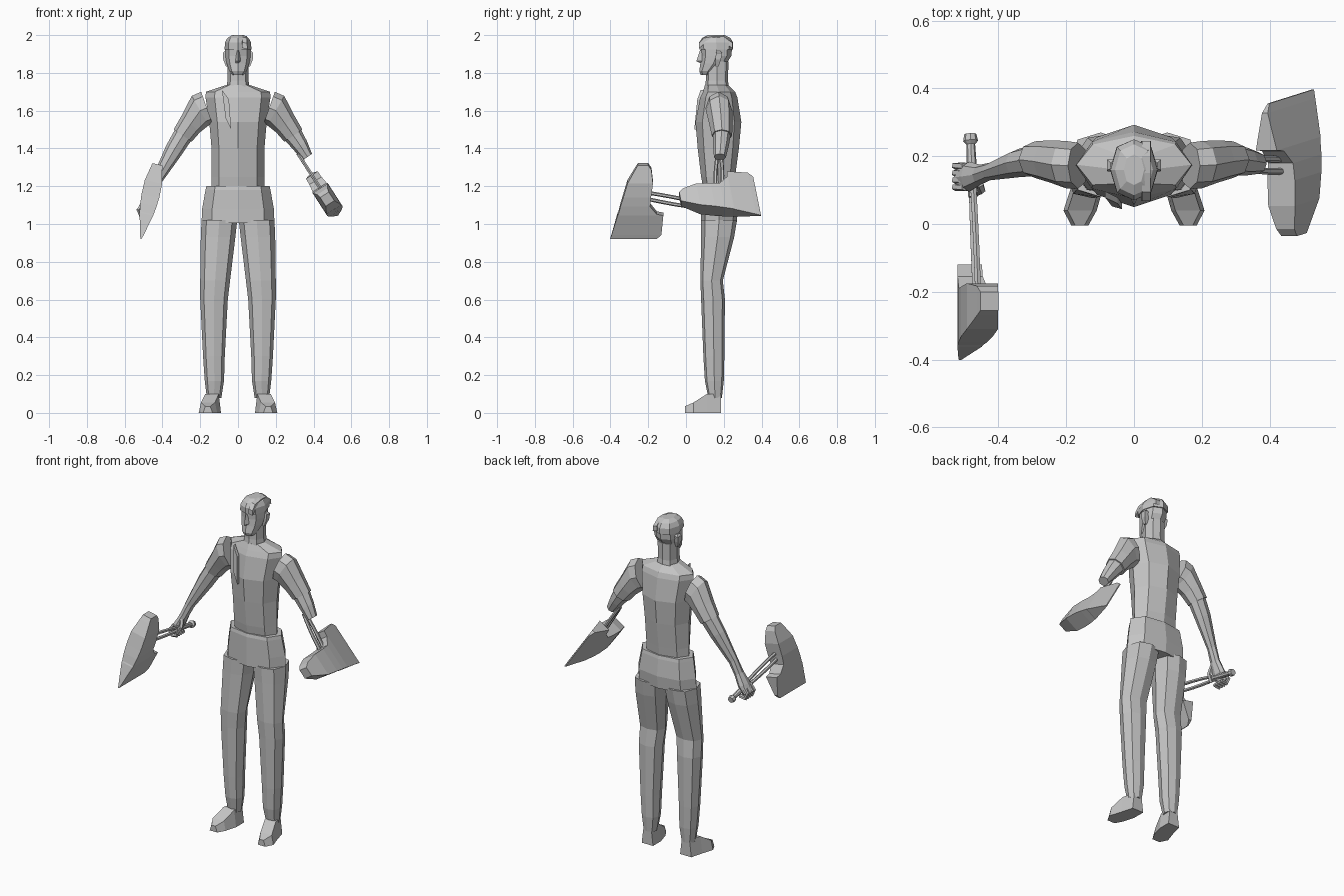
import bpy, bmesh, math
from mathutils import Vector as V

grey = bpy.data.materials.new("plain grey")
grey.diffuse_color = (0.55, 0.55, 0.55, 1)


def loft(name, rings):
    """Skin a list of equal-length point rings and cap both ends."""
    bm = bmesh.new()
    rows = [[bm.verts.new(p) for p in r] for r in rings]
    n = len(rows[0])
    for a, b in zip(rows, rows[1:]):
        for i in range(n):
            j = (i + 1) % n
            bm.faces.new((a[i], a[j], b[j], b[i]))
    bm.faces.new(rows[0][::-1])
    bm.faces.new(rows[-1])
    bmesh.ops.recalc_face_normals(bm, faces=bm.faces)
    me = bpy.data.meshes.new(name)
    bm.to_mesh(me)
    bm.free()
    me.materials.append(grey)
    ob = bpy.data.objects.new(name, me)
    bpy.context.collection.objects.link(ob)
    return ob


def level(z, x0, x1, y0, y1, kx=.72, ky=.78):
    """Flat eight-sided section between the given x and y limits."""
    c, w = V(((x0 + x1) / 2, (y0 + y1) / 2, z)), V(((x1 - x0) / 2, (y1 - y0) / 2))
    shape = [(0, -1), (kx, -ky), (1, 0), (kx, ky), (0, 1), (-kx, ky), (-1, 0), (-kx, -ky)]
    return [c + V((w.x * u, w.y * v, 0)) for u, v in shape]


def stack(name, rows, **k):
    """Symmetric body part: rows of z, half width, front y, back y."""
    return loft(name, [level(z, -w, w, f, b, **k) for z, w, f, b in rows])


def tube_ring(c, u, v, n=8):
    return [c + u * math.cos(2 * math.pi * i / n) + v * math.sin(2 * math.pi * i / n)
            for i in range(n)]


def tube(name, pts, r, n=6):
    rings = []
    for i, p in enumerate(pts):
        t = (pts[min(i + 1, len(pts) - 1)] - pts[max(i - 1, 0)]).normalized()
        u = t.cross(V((.3, .9, .4)) if abs(t.y) < .7 else V((1, 0, 0))).normalized()
        rr = r[i] if isinstance(r, list) else r
        rings.append(tube_ring(p, u * rr, t.cross(u) * rr, n))
    return loft(name, rings)


# Torso and pelvis
stack("shirt", [(1.17, .14, .095, .25), (1.25, .14, .08, .26), (1.4, .14, .062, .28),
                (1.54, .152, .05, .293), (1.67, .172, .075, .272), (1.70, .17, .09, .26),
                (1.735, .065, .1, .225)], ky=.7)
stack("trouser_top", [(1.005, .193, .08, .268), (1.08, .19, .08, .276),
                      (1.18, .172, .08, .265), (1.2, .168, .085, .26)])

# Legs and feet
for s, side in ((-1, "right"), (1, "left")):
    legs = [(1.02, .004, .193, .08, .27), (.93, .014, .197, .08, .255),
            (.7, .042, .2, .076, .195), (.6, .054, .2, .08, .206), (.3, .07, .185, .092, .203),
            (.17, .074, .176, .1, .2), (.08, .088, .165, .118, .19)]
    loft(side + "_trouser_leg", [level(z, s * a, s * b, f, k) for z, a, b, f, k in legs])
    foot = [(.185, .09, .165, .1), (.11, .09, .185, .1), (.04, .11, .208, .055), (-.005, .135, .185, .035)]
    loft(side + "_foot", [[V((s * a, y, 0)), V((s * b, y, 0)),
                           V((s * (b - .012), y, h)), V((s * (a + .012), y, h))]
                          for y, a, b, h in foot])

# Neck, head, hair and face details
stack("neck", [(1.71, .062, .098, .23), (1.76, .056, .105, .222), (1.86, .056, .105, .225)])
stack("head", [(1.79, .03, .078, .14), (1.81, .046, .07, .165), (1.85, .06, .076, .215),
               (1.89, .067, .08, .24), (1.94, .068, .078, .245), (1.975, .058, .09, .235),
               (1.99, .035, .11, .21)], ky=.7)
stack("hair", [(1.925, .071, .072, .25), (1.96, .069, .07, .25), (1.985, .056, .085, .235),
               (2.0, .03, .115, .205)], ky=.75)
loft("hair_parting", [[V((x, y, z)) for x, z in ((.02, z - .03), (.05, z - .035), (.048, z - .006), (.024, z))]
                      for y, z in ((.068, 1.962), (.095, 1.99), (.15, 2.0), (.2, 1.998), (.245, 1.965))])
loft("nose", [[V((-w, .088, z)), V((0, y, z)), V((w, .088, z))]
              for z, w, y in ((1.852, .016, .075), (1.862, .016, .055), (1.92, .008, .074))])
for s, side in ((-1, "right"), (1, "left")):
    loft(side + "_ear", [[V((s * x, y - d, z)), V((s * x, y + d, z)), V((s * .05, y + d, z)), V((s * .05, y - d, z))]
                         for z, x, y, d in ((1.835, .064, .165, .008), (1.87, .078, .17, .015),
                                            (1.905, .08, .175, .016), (1.915, .07, .172, .01))])

# Leaf-shaped trim on the chest
loft("chest_trim", [[V((x, y + d, z)) for x, y, z in
                     ((-.085, .088, 1.71), (-.048, .07, 1.66), (-.036, .054, 1.5), (-.065, .062, 1.56))]
                    for d in (-.01, .008)])


# Arms: x, y, z, half thickness across (dx, dz), half depth
def arm(name, s, rows):
    return loft(name, [tube_ring(V((s * x, y, z)), V((s * dx, 0, dz)), V((0, d, 0)))
                       for x, y, z, dx, dz, d in rows])


sleeve = [(.165, .172, 1.615, .03, .085, .068), (.2, .175, 1.6, .045, .078, .07),
          (.25, .185, 1.53, .048, .045, .062), (.293, .19, 1.468, .048, .032, .054)]
for s, side in ((-1, "right"), (1, "left")):
    arm(side + "_sleeve", s, sleeve)
arm("left_forearm", 1, [(.285, .19, 1.48, .043, .03, .048), (.33, .185, 1.415, .035, .024, .042),
                        (.368, .18, 1.355, .024, .017, .032)])
arm("right_forearm", -1, [(.285, .19, 1.48, .043, .03, .048), (.34, .18, 1.39, .04, .026, .042),
                          (.425, .155, 1.24, .024, .016, .026), (.455, .145, 1.17, .022, .012, .03),
                          (.485, .14, 1.11, .026, .012, .044), (.51, .138, 1.065, .022, .012, .036)])
# Fingers closed round the grip
for i in range(4):
    y = .108 + i * .021
    tube("finger", [V((-.5, y, 1.11)), V((-.528, y, 1.075)), V((-.515, y, 1.043)),
                    V((-.48, y, 1.05))], .011, 5)
tube("thumb", [V((-.455, .12, 1.15)), V((-.45, .1, 1.11)), V((-.475, .09, 1.07))], .012, 5)


# Axes: blade lofted along b, handle running back along a, thickness on c
def axe(side, o, A, B, C, length, b0):
    o, A, B, C = V(o), V(A).normalized(), V(B).normalized(), V(C).normalized()
    at = lambda a, b, c=0: o + A * a + B * b + C * c
    rows = [(-.17, .01, .065, .027), (-.145, -.007, .08, .032), (-.075, -.015, .12, .047),
            (.0, -.005, .142, .048), (.05, 0, .157, .044), (.093, -.035, .168, .038),
            (.10, -.07, .172, .037), (.21, -.06, .204, .01), (.235, -.035, .212, .003)]
    loft(side + "_axe_head", [[at(a0, b, -h), at(a1, b, -h), at(a1, b, h), at(a0, b, h)]
                              for b, a0, a1, h in rows])
    for k in (-1, 1):
        pts = []
        for i in range(6):
            t = i / 5
            gap = .017 * (1 - .55 * t) + .006 * math.sin(math.pi * t)
            pts.append(at(.02 - t * (length + .02), b0 + .2 * t * length + k * gap))
        tube(side + "_axe_handle_rod", pts, .01)
    return at


at = axe("right", (-.4635, -.19, 1.15), (0, -1, 0), (-.22, 0, -1), (1, 0, -.22), .34, 0)
tube("right_axe_grip", [at(-.27, .054), at(-.36, .072), at(-.425, .085), at(-.435, .087), at(-.455, .091)],
     [.014, .015, .013, .022, .018], 8)
axe("left", (.437, .13, 1.187), (.54, .17, -.84), (-.092, 1, .143), (.84, 0, .54), .21, .04)
